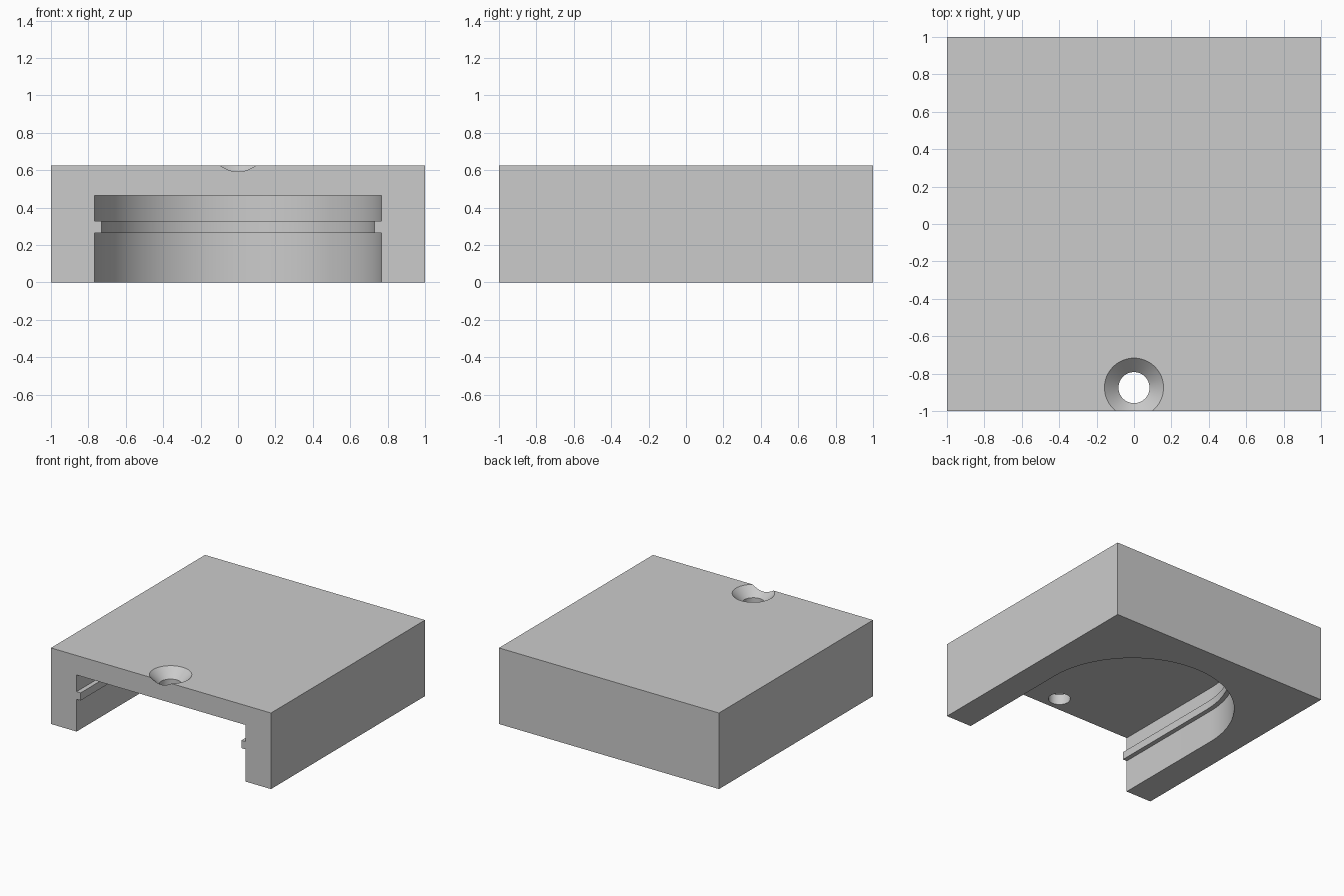
import bpy, bmesh
from math import pi, sin, cos, radians

cube = bpy.data.objects.get("Cube")
if cube:
    bpy.data.objects.remove(cube, do_unlink=True)

HEIGHT = 0.625
HOLE_Y = -0.875
ARC_Y = -0.02

grey = bpy.data.materials.new("light grey")
grey.use_nodes = True
colour = (0.6, 0.6, 0.6, 1)
grey.diffuse_color = colour
grey.node_tree.nodes["Principled BSDF"].inputs["Base Color"].default_value = colour


def u_outline(radius, steps=64):
    """Slot open to the front with a half-round back end."""
    arc = [(radius * cos(pi * i / steps), ARC_Y + radius * sin(pi * i / steps))
           for i in range(steps + 1)]
    return [(radius, -1.2)] + arc + [(-radius, -1.2)]


def circle_outline(radius, steps=64):
    return [(radius * cos(2 * pi * i / steps), HOLE_Y + radius * sin(2 * pi * i / steps))
            for i in range(steps)]


def loft(name, outline, profile):
    """Closed solid through stacked outlines, given (radius, z) pairs."""
    bm = bmesh.new()
    rings = [[bm.verts.new((x, y, z)) for x, y in outline(r)] for r, z in profile]
    for low, high in zip(rings, rings[1:]):
        n = len(low)
        for i in range(n):
            j = (i + 1) % n
            bm.faces.new((low[i], low[j], high[j], high[i]))
    bm.faces.new(rings[0][::-1])
    bm.faces.new(rings[-1])
    bmesh.ops.recalc_face_normals(bm, faces=bm.faces[:])
    mesh = bpy.data.meshes.new(name)
    bm.to_mesh(mesh)
    bm.free()
    mesh.materials.append(grey)
    obj = bpy.data.objects.new(name, mesh)
    bpy.context.collection.objects.link(obj)
    obj.hide_render = True
    return obj


# Solid block
bpy.ops.mesh.primitive_cube_add(size=1, location=(0, 0, HEIGHT / 2))
block = bpy.context.object
block.name = "housing_block"
block.scale = (2, 2, HEIGHT)
bpy.ops.object.transform_apply(location=True, rotation=False, scale=True)
block.data.materials.append(grey)

# Pocket from below, stepped in to leave the retaining lip
pocket = loft("pocket_cutter", u_outline, [
    (0.767, -0.1), (0.767, 0.265), (0.73, 0.265),
    (0.73, 0.328), (0.767, 0.328), (0.767, 0.465)])

# Countersunk screw hole, breaking through the front face
screw_hole = loft("screw_hole_cutter", circle_outline, [
    (0.083, 0.4), (0.083, 0.55), (0.158, HEIGHT), (0.208, HEIGHT + 0.05)])

for cutter in (pocket, screw_hole):
    mod = block.modifiers.new(cutter.name, "BOOLEAN")
    mod.operation = "DIFFERENCE"
    mod.solver = "EXACT"
    mod.object = cutter
    bpy.ops.object.modifier_apply(modifier=mod.name)
    bpy.data.objects.remove(cutter, do_unlink=True)

bpy.ops.object.shade_smooth_by_angle(angle=radians(30))
